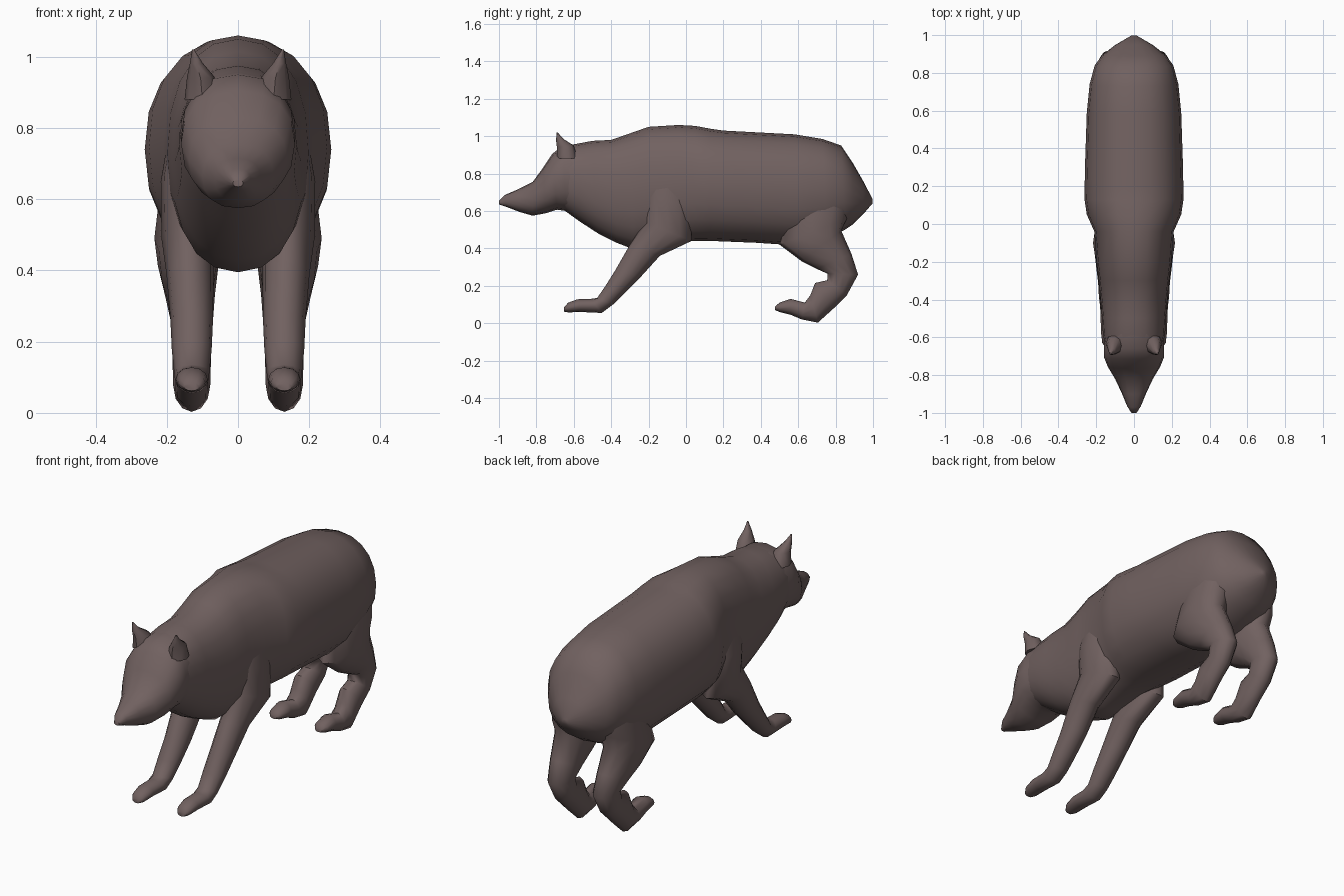
import bpy, bmesh, math
from mathutils import Vector

fur = bpy.data.materials.new("brown_grey_fur")
fur.diffuse_color = (0.165, 0.12, 0.117, 1)


def loft(name, rings, n=16, power=2.0, mirror=False):
    """Skin rings given as (upper y, z, lower y, z, centre x, half width)."""
    bm = bmesh.new()
    loops = []
    for ya, za, yb, zb, xc, w in rings:
        a, b = Vector((xc, ya, za)), Vector((xc, yb, zb))
        mid, half = (a + b) / 2, (a - b) / 2
        loop = []
        for k in range(n):
            t = 2 * math.pi * k / n
            c, s = math.cos(t), math.sin(t)
            c = math.copysign(abs(c) ** (2 / power), c)
            s = math.copysign(abs(s) ** (2 / power), s)
            loop.append(bm.verts.new(mid + half * c + Vector((w * s, 0, 0))))
        loops.append(loop)
    for p, q in zip(loops, loops[1:]):
        for k in range(n):
            j = (k + 1) % n
            bm.faces.new((p[k], p[j], q[j], q[k]))
    bm.faces.new(loops[0])
    bm.faces.new(loops[-1])
    bmesh.ops.recalc_face_normals(bm, faces=bm.faces)
    me = bpy.data.meshes.new(name)
    bm.to_mesh(me)
    bm.free()
    me.materials.append(fur)
    ob = bpy.data.objects.new(name, me)
    bpy.context.collection.objects.link(ob)
    if mirror:
        ob.modifiers.new("mirror", 'MIRROR').use_mirror_merge = False
    for o in bpy.context.selected_objects:
        o.select_set(False)
    ob.select_set(True)
    bpy.context.view_layer.objects.active = ob
    bpy.ops.object.shade_smooth_by_angle(angle=math.radians(50))
    return ob


# neck, chest, barrel and rump
loft("body", [
    (-.66, .94, -.66, .61, 0, .15),
    (-.58, .96, -.57, .545, 0, .165),
    (-.50, .975, -.47, .48, 0, .17),
    (-.40, .98, -.37, .43, 0, .178),
    (-.30, 1.015, -.28, .395, 0, .187),
    (-.20, 1.05, -.20, .41, 0, .198),
    (-.04, 1.06, -.04, .435, 0, .21),
    (.05, 1.055, .05, .44, 0, .25),
    (.13, 1.04, .13, .44, 0, .262),
    (.20, 1.03, .38, .43, 0, .26),
    (.58, 1.01, .60, .415, 0, .25),
    (.73, .985, .75, .45, 0, .235),
    (.83, .95, .85, .50, 0, .208),
    (.89, .86, .895, .53, 0, .17),
    (.95, .755, .945, .58, 0, .10),
    (.997, .665, .997, .64, 0, .015),
], n=20, power=2.25)

# head with tapering muzzle
loft("head", [
    (-1.0, .655, -1.0, .635, 0, .014),
    (-.97, .685, -.96, .622, 0, .036),
    (-.90, .715, -.89, .595, 0, .065),
    (-.82, .755, -.82, .575, 0, .10),
    (-.765, .83, -.75, .588, 0, .138),
    (-.715, .905, -.69, .607, 0, .16),
    (-.66, .95, -.64, .60, 0, .16),
    (-.57, .96, -.56, .58, 0, .15),
], n=16, power=2.3)

# pointed ears
loft("ears", [
    (-.69, .88, -.58, .88, .10, .05),
    (-.69, .94, -.60, .95, .105, .038),
    (-.695, .98, -.655, .985, .117, .018),
    (-.691, 1.02, -.686, 1.02, .126, .003),
], n=8, mirror=True)

# front legs, reaching forward, with shoulder and paw
loft("front_legs", [
    (-.20, .85, .00, .82, .13, .055),
    (-.23, .68, .03, .62, .145, .072),
    (-.22, .54, .03, .44, .14, .075),
    (-.30, .42, -.14, .36, .135, .066),
    (-.38, .28, -.24, .25, .13, .06),
    (-.43, .20, -.335, .155, .13, .056),
    (-.475, .135, -.39, .10, .13, .05),
    (-.51, .13, -.45, .055, .13, .047),
    (-.58, .128, -.56, .06, .13, .045),
    (-.63, .11, -.63, .058, .13, .038),
    (-.652, .085, -.652, .062, .13, .022),
], n=12, mirror=True)

# bent hind legs with thigh, hock and paw
loft("hind_legs", [
    (.58, .70, .88, .70, .13, .08),
    (.50, .42, .86, .56, .14, .095),
    (.62, .33, .83, .495, .14, .085),
    (.70, .29, .885, .37, .135, .07),
    (.757, .265, .92, .26, .13, .06),
    (.755, .23, .86, .15, .13, .055),
    (.69, .215, .79, .08, .13, .054),
    (.665, .15, .705, .003, .13, .052),
    (.635, .11, .62, .02, .13, .046),
    (.56, .13, .56, .045, .13, .045),
    (.50, .11, .50, .06, .13, .038),
    (.477, .09, .477, .07, .13, .02),
], n=12, mirror=True)
